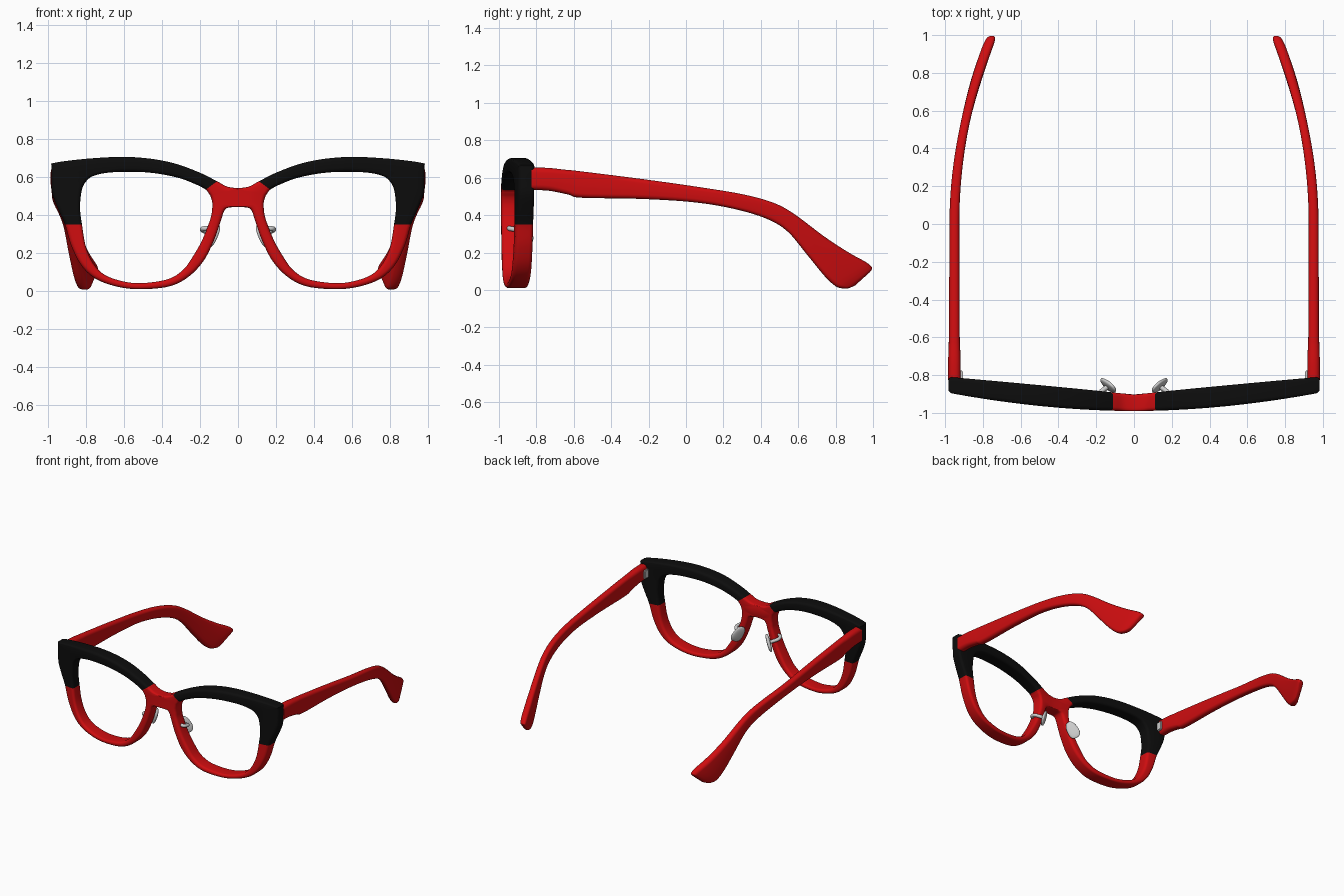
import bpy, bmesh, math
from mathutils import Vector, Matrix

if "Cube" in bpy.data.objects:
    bpy.data.objects.remove(bpy.data.objects["Cube"])


def material(name, rgb):
    m = bpy.data.materials.new(name)
    m.diffuse_color = (*rgb, 1)
    m.use_nodes = True
    m.node_tree.nodes["Principled BSDF"].inputs["Base Color"].default_value = m.diffuse_color
    return m


RED = material("red acetate", (0.62, 0.004, 0.005))
BLACK = material("black acetate", (0.004, 0.004, 0.004))
SILVER = material("silver metal", (0.6, 0.6, 0.6))


def spline(pts, k):
    """Smooth curve through points of any dimension, k samples per segment."""
    v = [Vector(p) for p in pts]
    v = [v[0]] + v + [v[-1]]
    out = []
    for i in range(1, len(v) - 2):
        a, b, c, d = v[i - 1:i + 3]
        for s in range(k):
            t = s / k
            out.append(0.5 * (2 * b + (c - a) * t + (2 * a - 5 * b + 4 * c - d) * t ** 2
                              + (3 * b - a - 3 * c + d) * t ** 3))
    return out + [v[-1]]


def rounded_rect(w, d, r):
    """Rounded rectangle section with a midpoint on both long sides."""
    pts = []
    for q, (sx, sy) in enumerate([(1, 1), (-1, 1), (-1, -1), (1, -1)]):
        for k in range(5):
            t = math.radians(q * 90 + k * 22.5)
            pts.append((sx * (w / 2 - r) + r * math.cos(t), sy * (d / 2 - r) + r * math.sin(t)))
        if q in (0, 2):
            pts.append((0, sy * d / 2))
    return pts


def loft(rings, closed):
    bm = bmesh.new()
    vs = [[bm.verts.new(p) for p in ring] for ring in rings]
    n, m = len(vs), len(vs[0])
    for i in range(n if closed else n - 1):
        a, b = vs[i], vs[(i + 1) % n]
        for j in range(m):
            f = bm.faces.new((a[j], a[(j + 1) % m], b[(j + 1) % m], b[j]))
            f.material_index = i          # remembers the station, recoloured later
    if not closed:
        bm.faces.new(vs[0])
        bm.faces.new(vs[-1])
    return bm


def finish(name, bm, mats):
    """Turn a bmesh of the right half into a smooth, mirrored object."""
    bmesh.ops.recalc_face_normals(bm, faces=bm.faces[:])
    me = bpy.data.meshes.new(name)
    bm.to_mesh(me)
    bm.free()
    for m in mats:
        me.materials.append(m)
    ob = bpy.data.objects.new(name, me)
    bpy.context.collection.objects.link(ob)
    bpy.ops.object.select_all(action='DESELECT')
    ob.select_set(True)
    bpy.context.view_layer.objects.active = ob
    bpy.ops.object.shade_smooth_by_angle(angle=math.radians(40))
    ob.modifiers.new("mirror", 'MIRROR')
    return ob


# Front frame: stations of (outer x, outer z, lens hole x, lens hole z) round one rim
RIM = [(-.03, .54, .145, .50), (.05, .547, .155, .515), (.11, .577, .17, .533),
       (.20, .622, .22, .56), (.33, .67, .32, .597), (.47, .697, .46, .622),
       (.62, .705, .60, .627), (.80, .695, .70, .62), (.965, .674, .76, .605),
       (.98, .655, .79, .585), (.98, .58, .815, .55), (.975, .51, .826, .50),
       (.945, .43, .83, .43), (.91, .35, .82, .35), (.875, .235, .80, .235),
       (.82, .13, .76, .145), (.74, .06, .70, .085), (.62, .02, .60, .05),
       (.50, .01, .50, .042), (.36, .025, .37, .062), (.26, .075, .29, .11),
       (.18, .16, .235, .185), (.125, .27, .185, .275), (.09, .37, .145, .38),
       (.07, .425, .136, .43), (.04, .44, .135, .46), (-.03, .44, .138, .48)]
K = 6


def front_y(x):
    return -0.99 + 0.1 * abs(x) ** 1.9


def back_y(x):
    return -0.905 + 0.097 * abs(x) ** 0.9


rings = []
for ox, oz, hx, hz in spline(RIM, K):
    o, h = Vector((ox, oz)), Vector((hx, hz))
    mid, w = (o + h) / 2, (o - h).length
    d = back_y(mid.x) - front_y(mid.x)
    ring = []
    for a, b in rounded_rect(w, d, min(0.02, 0.45 * w)):
        p = mid + (o - h) / w * a
        t = b / d + 0.5
        ring.append((p.x, front_y(p.x) * (1 - t) + back_y(p.x) * t, p.y))
    rings.append(ring)
bm = loft(rings, True)
# upper rim between the bridge and the outer side is black, the rest red
for f in bm.faces:
    f.material_index = 1 if 2 * K <= f.material_index < 13 * K else 0
bmesh.ops.bisect_plane(bm, geom=bm.verts[:] + bm.edges[:] + bm.faces[:], dist=1e-5,
                       plane_co=(0, 0, 0), plane_no=(1, 0, 0), clear_inner=True)
finish("front_frame", bm, [RED, BLACK])

# Temples: stations of (top y, top z, bottom y, bottom z, thickness)
ARM = [(-.825, .655, -.825, .535, .066), (-.73, .652, -.73, .53, .066),
       (-.64, .642, -.63, .51, .06), (-.57, .635, -.56, .493, .056),
       (-.25, .595, -.25, .487, .054), (.07, .55, .03, .47, .052),
       (.31, .51, .24, .437, .05), (.47, .465, .42, .385, .048),
       (.58, .405, .54, .315, .048), (.74, .285, .65, .185, .052),
       (.87, .2, .74, .075, .056), (.96, .15, .80, .02, .056),
       (.99, .125, .84, .008, .05), (.995, .112, .872, .01, .04), (.98, .092, .905, .025, .022)]
rings = []
for ty, tz, by, bz, th in spline(ARM, 5):
    top, bot = Vector((ty, tz)), Vector((by, bz))
    mid, h = (top + bot) / 2, (top - bot).length
    ring = []
    for a, b in rounded_rect(h, th, 0.42 * th):
        p = mid + (top - bot) / h * a
        ring.append((0.951 - 0.2 * max(p.x, 0) ** 2 + b, p.x, p.y))
    rings.append(ring)
bm = loft(rings, False)
for f in bm.faces:
    f.material_index = 0
finish("temples", bm, [RED])

# Hinges at the inner front end of the temples
bm = bmesh.new()
bmesh.ops.create_cube(bm, size=1, matrix=Matrix.Translation((.928, -.80, .59))
                      @ Matrix.Diagonal((.045, .05, .07, 1)))
bmesh.ops.bevel(bm, geom=bm.edges[:], offset=.006, segments=2, affect='EDGES')
finish("hinges", bm, [SILVER])

# Nose pads: flattened rounded discs facing the nose
long_axis = Vector((.45, .2, -.87)).normalized()
normal = Vector((-.7, .6, -.22)).normalized()
wide_axis = normal.cross(long_axis).normalized()
bm = bmesh.new()
bmesh.ops.create_uvsphere(bm, u_segments=28, v_segments=16, radius=1)
for v in bm.verts:
    a, b, c = [math.copysign(abs(s) ** 0.8, s) for s in v.co]
    v.co = (Vector((.135, -.856, .295)) + long_axis * a * .068
            + wide_axis * b * (.042 + .006 * a) + normal * c * .014)
finish("nose_pads", bm, [SILVER])

# Nose pad arms: short bent wires from the rim to the pads
cu = bpy.data.curves.new("nose_pad_arms", 'CURVE')
cu.dimensions = '3D'
cu.bevel_depth = .013
cu.bevel_resolution = 3
cu.use_fill_caps = True
path = spline([(.15, -.945, .33), (.18, -.94, .328), (.185, -.90, .32), (.14, -.862, .30)], 6)
sp = cu.splines.new('POLY')
sp.points.add(len(path) - 1)
for pt, p in zip(sp.points, path):
    pt.co = (*p, 1)
cu.materials.append(SILVER)
ob = bpy.data.objects.new("nose_pad_arms", cu)
bpy.context.collection.objects.link(ob)
bpy.ops.object.select_all(action='DESELECT')
ob.select_set(True)
bpy.context.view_layer.objects.active = ob
bpy.ops.object.convert(target='MESH')
ob = bpy.context.object
bpy.ops.object.shade_smooth_by_angle(angle=math.radians(50))
ob.modifiers.new("mirror", 'MIRROR')
